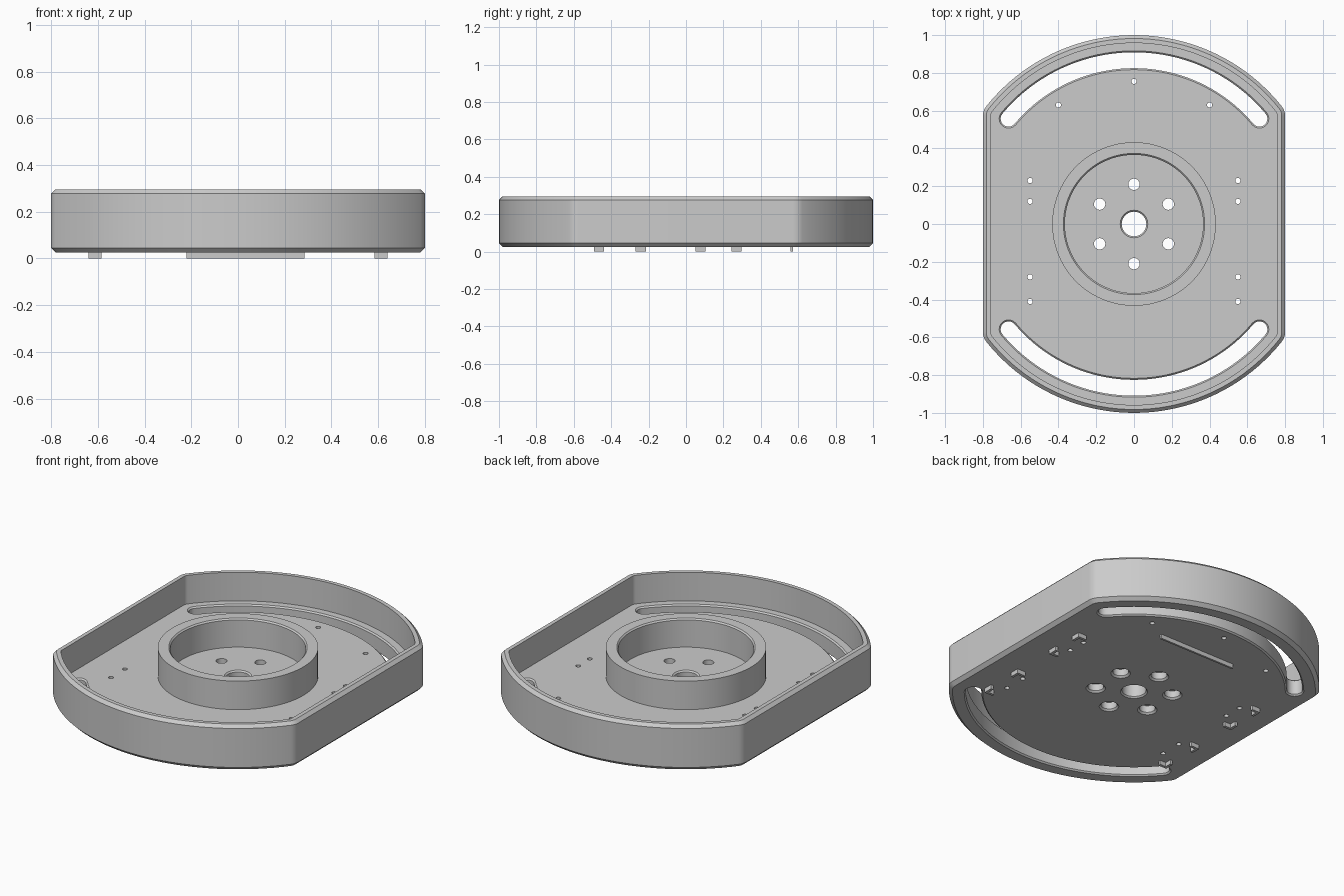
import bpy, bmesh
from math import sin, cos, pi, radians, sqrt, atan2

if "Cube" in bpy.data.objects:
    bpy.data.objects.remove(bpy.data.objects["Cube"])

FLOOR, BASE, TOP = 0.125, 0.025, 0.295


def arc(cx, cy, r, a0, a1, n):
    return [(cx + r * cos(a0 + (a1 - a0) * i / n), cy + r * sin(a0 + (a1 - a0) * i / n))
            for i in range(n + 1)]


def circle(x, y, r, n=32):
    return arc(x, y, r, 0, 2 * pi, n)[:-1]


def outline(d):
    """Disc trimmed by two flats with rounded corners, inset by d."""
    f = 0.08
    cx = 0.8 - f
    cy = sqrt((1 - f) ** 2 - cx ** 2)
    a = atan2(cy, cx)
    return (arc(cx, cy, f - d, 0, a, 5)[:-1] + arc(0, 0, 1 - d, a, pi - a, 40)
            + arc(-cx, cy, f - d, pi - a, pi, 5)[1:]
            + arc(-cx, -cy, f - d, pi, pi + a, 5)[:-1] + arc(0, 0, 1 - d, pi + a, 2 * pi - a, 40)
            + arc(cx, -cy, f - d, 2 * pi - a, 2 * pi, 5)[1:])


def slot(w, base):
    """Curved slot of half width w, 100 degrees long."""
    r, a0, a1 = 0.867, base + radians(40), base + radians(140)
    return (arc(0, 0, r + w, a0, a1, 40)
            + arc(r * cos(a1), r * sin(a1), w, a1, a1 + pi, 10)[1:-1]
            + arc(0, 0, r - w, a1, a0, 40)
            + arc(r * cos(a0), r * sin(a0), w, a0 + pi, a0 + 2 * pi, 10)[1:-1])


def loft(bm, rings, closed=False):
    """Skin a stack of (points, z) rings, capped or closed on itself."""
    vs = [[bm.verts.new((x, y, z)) for x, y in pts] for pts, z in rings]
    n = len(vs[0])
    pairs = list(zip(vs, vs[1:])) + ([(vs[-1], vs[0])] if closed else [])
    for a, b in pairs:
        for i in range(n):
            j = (i + 1) % n
            bm.faces.new((a[i], a[j], b[j], b[i]))
    if not closed:
        bm.faces.new(vs[0][::-1])
        bm.faces.new(vs[-1])


def finish(name, bm):
    bmesh.ops.recalc_face_normals(bm, faces=bm.faces)
    me = bpy.data.meshes.new(name)
    bm.to_mesh(me)
    bm.free()
    ob = bpy.data.objects.new(name, me)
    bpy.context.collection.objects.link(ob)
    return ob


def smooth(ob):
    bpy.ops.object.select_all(action='DESELECT')
    ob.select_set(True)
    bpy.context.view_layer.objects.active = ob
    bpy.ops.object.shade_smooth_by_angle(angle=radians(25))


# tray body: chamfered outer wall, flat rim, recessed floor
bm = bmesh.new()
loft(bm, [(outline(d), z) for d, z in ((0.02, BASE), (0, BASE + 0.02), (0, TOP - 0.018),
                                       (0.018, TOP), (0.042, TOP), (0.042, FLOOR))])
tray = finish("tray_body", bm)

# cutters: curved slots, centre bore, bolt holes, pin holes
bm = bmesh.new()
c = 0.008


def cut(shape, steps):
    loft(bm, [(shape(r), z) for r, z in steps])


def through(r):
    return ((r + 2 * c, BASE - c), (r, BASE + c), (r, FLOOR - c), (r + 2 * c, FLOOR + c))


for base in (0, pi):
    cut(lambda w: slot(w, base), through(0.042))
cut(lambda r: circle(0, 0, r, 48), through(0.065))
for k in range(6):
    x, y = 0.21 * sin(k * pi / 3), 0.21 * cos(k * pi / 3)
    cut(lambda r: circle(x, y, r), ((0.063, BASE - 0.01), (0.043, BASE + 0.01), (0.043, 0.075),
                                    (0.03, 0.075), (0.03, FLOOR + 0.02)))
pins = [(0, 0.755)] + [(s * px, py) for s in (-1, 1) for px, py in
                       ((0.4, 0.63), (0.55, 0.23), (0.55, 0.12), (0.55, -0.28), (0.55, -0.41))]
for x, y in pins:
    cut(lambda r: circle(x, y, r, 16), ((0.014, BASE - 0.02), (0.014, FLOOR + 0.02)))
cutter = finish("hole_cutter", bm)
cutter.hide_render = True

mod = tray.modifiers.new("holes", 'BOOLEAN')
mod.operation = 'DIFFERENCE'
mod.solver = 'EXACT'
mod.object = cutter
bpy.context.view_layer.objects.active = tray
bpy.ops.object.modifier_apply(modifier=mod.name)
bpy.data.objects.remove(cutter)
smooth(tray)

# raised hub ring around the centre
bm = bmesh.new()
loft(bm, [(circle(0, 0, r, 96), z) for r, z in ((0.366, FLOOR - 0.002), (0.433, FLOOR - 0.002),
                                                (0.433, TOP), (0.374, TOP), (0.366, TOP - 0.008))], True)
smooth(finish("hub_ring", bm))

# L-shaped corner locators under the tray, corners pointing outwards
bm = bmesh.new()
t, s = 0.016, 0.055
ell = ((0, 0), (-s, 0), (-s, -t), (-t, -t), (-t, -s), (0, -s))
for sx in (-1, 1):
    for y, sy in ((0.297, 1), (0.05, -1), (-0.215, 1), (-0.493, -1)):
        loft(bm, [([(sx * (0.64 + px), y + sy * py) for px, py in ell], z) for z in (0, BASE + 0.003)])
finish("corner_locators", bm)

# thin locating bar under the tray
bm = bmesh.new()
bar = [(-0.22, 0.559), (0.285, 0.559), (0.285, 0.571), (-0.22, 0.571)]
loft(bm, [(bar, 0), (bar, BASE + 0.003)])
finish("locating_bar", bm)
